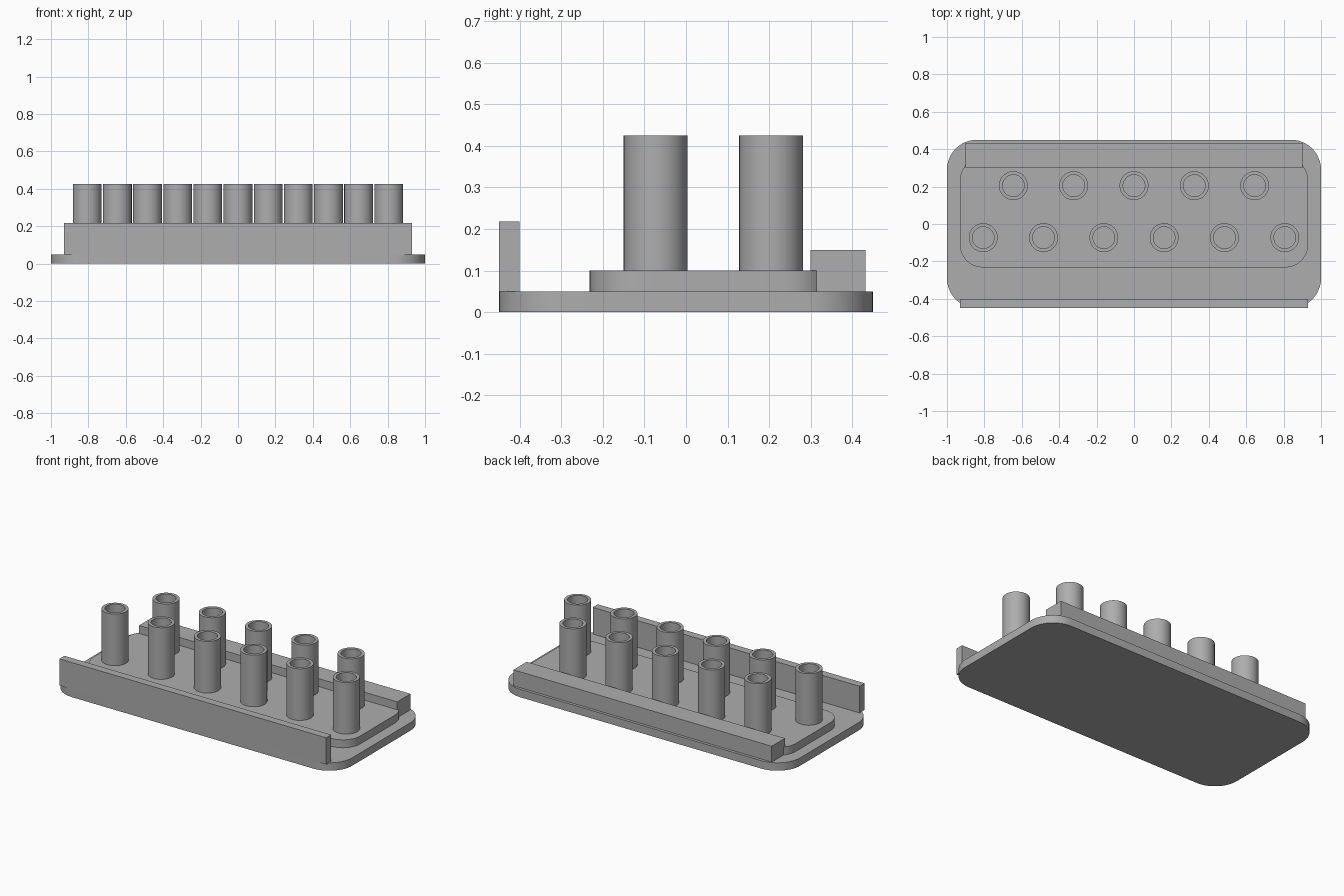
import bpy, bmesh, math

if "Cube" in bpy.data.objects:
    bpy.data.objects.remove(bpy.data.objects["Cube"], do_unlink=True)

COLOUR = (0.42, 0.42, 0.42, 1)
grey = bpy.data.materials.new("plain grey")
grey.use_nodes = True
grey.diffuse_color = COLOUR
grey.node_tree.nodes["Principled BSDF"].inputs["Base Color"].default_value = COLOUR


def add_object(name, mesh, location=(0, 0, 0)):
    obj = bpy.data.objects.new(name, mesh)
    obj.location = location
    bpy.context.collection.objects.link(obj)
    return obj


def finish(bm, name):
    """Turn a bmesh into a grey mesh that is smooth except at sharp edges."""
    bmesh.ops.recalc_face_normals(bm, faces=bm.faces)
    for face in bm.faces:
        face.smooth = True
    for edge in bm.edges:
        edge.smooth = edge.calc_face_angle(0) < math.radians(30)
    mesh = bpy.data.meshes.new(name)
    bm.to_mesh(mesh)
    bm.free()
    mesh.materials.append(grey)
    return mesh


def block(name, x, y, z, radius=0):
    """Box between the given (low, high) ranges, with rounded upright edges."""
    bm = bmesh.new()
    bmesh.ops.create_cube(bm, size=1)
    for v in bm.verts:
        v.co = [lo + (c + 0.5) * (hi - lo) for c, (lo, hi) in zip(v.co, (x, y, z))]
    if radius:
        upright = [e for e in bm.edges if abs(e.verts[0].co.z - e.verts[1].co.z) > 0.01]
        bmesh.ops.bevel(bm, geom=upright, offset=radius, segments=12,
                        profile=0.5, affect='EDGES')
    return add_object(name, finish(bm, name))


def tube_mesh(outer, inner, height, sides=48):
    """Open upright tube, turned from a closed rectangular section."""
    bm = bmesh.new()
    section = [(outer, 0), (outer, height), (inner, height), (inner, 0)]
    verts = [bm.verts.new((r, 0, z)) for r, z in section]
    edges = [bm.edges.new((verts[i - 1], verts[i])) for i in range(len(verts))]
    bmesh.ops.spin(bm, geom=verts + edges, cent=(0, 0, 0), axis=(0, 0, 1),
                   angle=math.tau, steps=sides)
    bmesh.ops.remove_doubles(bm, verts=bm.verts, dist=0.0001)
    return finish(bm, "tube")


# Stepped base
block("base_plate", (-1, 1), (-0.45, 0.45), (0, 0.05), 0.16)
block("raised_plate", (-0.93, 0.93), (-0.232, 0.355), (0.05, 0.1), 0.12)

# Front wall and back rail
block("front_wall", (-0.93, 0.93), (-0.45, -0.4), (0.05, 0.218))
block("back_rail", (-0.9, 0.9), (0.3, 0.432), (0.05, 0.15))

# Two staggered rows of tubes
tube = tube_mesh(0.077, 0.058, 0.325)
SPACING = 0.3225
for row, count, y in (("front", 6, -0.073), ("back", 5, 0.205)):
    for i in range(count):
        x = (i - (count - 1) / 2) * SPACING
        add_object(f"{row}_tube_{i + 1}", tube, (x, y, 0.1))
